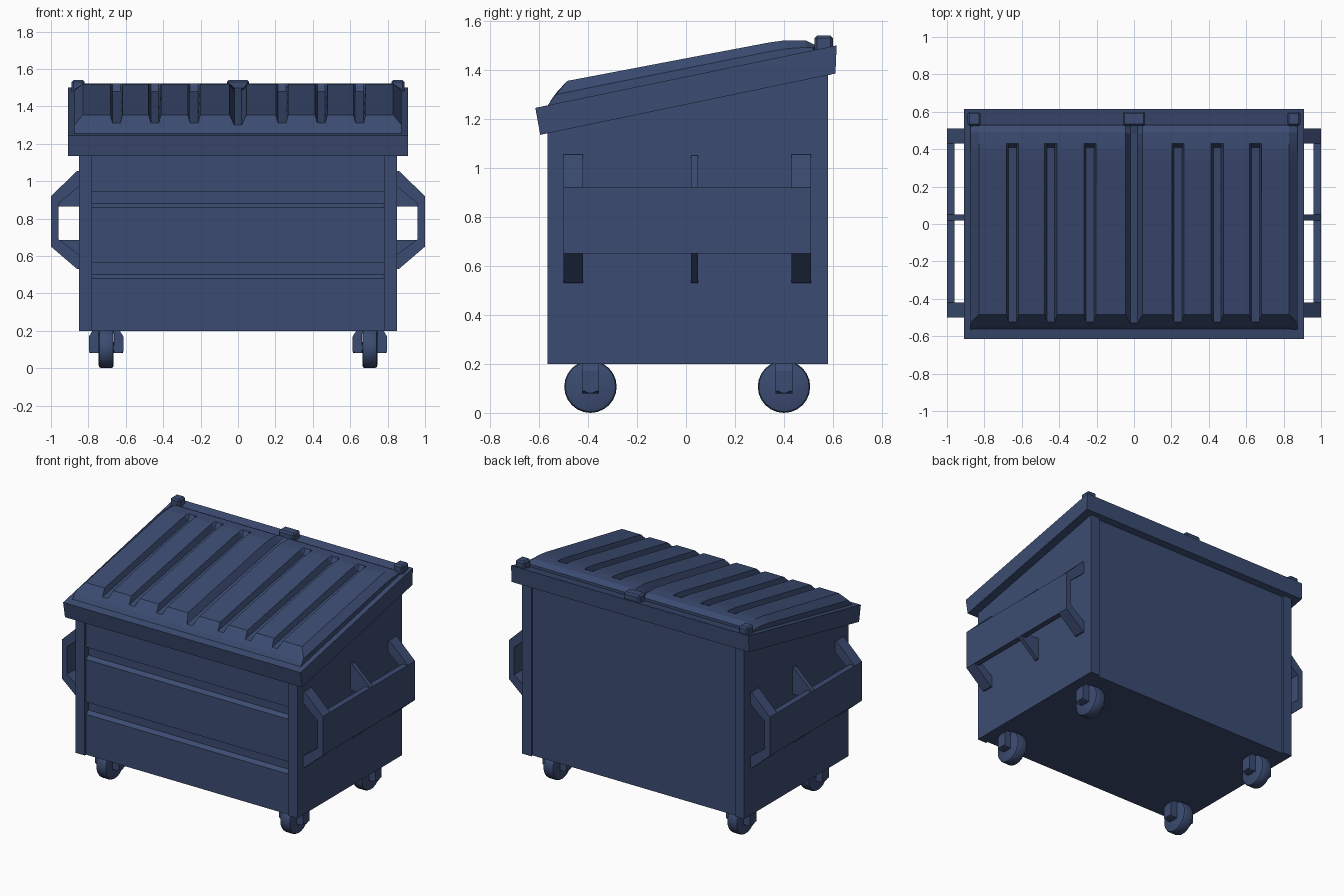
import bpy, bmesh, math

if "Cube" in bpy.data.objects:
    bpy.data.objects.remove(bpy.data.objects["Cube"])

blue = bpy.data.materials.new("dark_blue_paint")
blue.diffuse_color = (0.044, 0.071, 0.165, 1)
blue.use_nodes = True
blue.node_tree.nodes["Principled BSDF"].inputs["Base Color"].default_value = blue.diffuse_color


def finish(bm, name, smooth=False):
    bmesh.ops.recalc_face_normals(bm, faces=bm.faces)
    me = bpy.data.meshes.new(name)
    bm.to_mesh(me)
    bm.free()
    me.materials.append(blue)
    if smooth:
        me.shade_smooth()
        me.set_sharp_from_angle(angle=math.radians(35))
    ob = bpy.data.objects.new(name, me)
    bpy.context.collection.objects.link(ob)
    return ob


def loft(name, sections):
    """Join equal-length rings of 3D points and cap both ends."""
    bm = bmesh.new()
    rings = [[bm.verts.new(p) for p in s] for s in sections]
    n = len(rings[0])
    for a, b in zip(rings, rings[1:]):
        for i in range(n):
            j = (i + 1) % n
            bm.faces.new((a[i], a[j], b[j], b[i]))
    bm.faces.new(rings[0])
    bm.faces.new(rings[-1])
    return finish(bm, name)


def prism_x(name, profile, x0, x1):
    return loft(name, [[(x, y, z) for y, z in profile] for x in (x0, x1)])


def prism_y(name, profile, y0, y1):
    return loft(name, [[(x, y, z) for x, z in profile] for y in (y0, y1)])


def box(name, x0, x1, y0, y1, z0, z1, bevel=0.0):
    bm = bmesh.new()
    bmesh.ops.create_cube(bm, size=1)
    for v in bm.verts:
        v.co = ((x0 + x1) / 2 + v.co.x * (x1 - x0),
                (y0 + y1) / 2 + v.co.y * (y1 - y0),
                (z0 + z1) / 2 + v.co.z * (z1 - z0))
    if bevel:
        bmesh.ops.bevel(bm, geom=bm.edges[:], offset=bevel, segments=1, affect='EDGES')
    return finish(bm, name)


def cylinder_x(name, x0, x1, y, z, r, bevel=0.0):
    bm = bmesh.new()
    bmesh.ops.create_cone(bm, cap_ends=True, segments=24, radius1=r, radius2=r, depth=x1 - x0)
    if bevel:
        rims = [e for e in bm.edges if abs(e.verts[0].co.z - e.verts[1].co.z) < 1e-5]
        bmesh.ops.bevel(bm, geom=rims, offset=bevel, segments=2, profile=0.5, affect='EDGES')
    for v in bm.verts:
        cx, cy, cz = v.co
        v.co = ((x0 + x1) / 2 + cz, y + cx, z + cy)
    return finish(bm, name, True)


# Container: grooved front panel, flat back panel
panel = [(-0.55, 0.20), (-0.55, 0.48), (-0.525, 0.50), (-0.525, 0.565), (-0.55, 0.565),
         (-0.55, 0.86), (-0.525, 0.88), (-0.525, 0.945), (-0.55, 0.945),
         (-0.55, 1.18), (0.565, 1.42), (0.565, 0.20)]
prism_x("container_body", panel, -0.80, 0.80)

# Side walls, whose edges form the corner posts
wall = [(-0.565, 0.20), (-0.565, 1.18), (0.58, 1.42), (0.58, 0.20)]
for s, side in ((-1, "left"), (1, "right")):
    prism_x(side + "_side_wall", wall, s * 0.78, s * 0.85)

# Sloping rim band
rim = [(-0.615, 1.245), (-0.595, 1.135), (0.61, 1.385), (0.615, 1.50)]
prism_x("top_rim", rim, -0.91, 0.91)

# Lid: lofted across x with pressed grooves and a central seam
full = [(-0.575, 1.21), (-0.575, 1.235), (-0.545, 1.285), (-0.485, 1.355), (0.34, 1.512),
        (0.40, 1.52), (0.43, 1.521), (0.49, 1.52), (0.53, 1.50), (0.53, 1.44)]
groove = full[:3] + [(-0.525, 1.312), (0.34, 1.467), (0.41, 1.48)] + full[6:]
seam = full[:2] + [(-0.555, 1.268), (-0.53, 1.30), (0.34, 1.462),
                   (0.40, 1.472), (0.43, 1.477), (0.48, 1.485)] + full[8:]
edge = full[:2] + [(-0.56, 1.262), (-0.53, 1.30), (0.34, 1.475),
                   (0.40, 1.485), (0.43, 1.488), (0.49, 1.492), (0.52, 1.49)] + full[9:]

cuts = [(-0.875, edge), (-0.83, full)]
for x in (-0.65, -0.445, -0.235, 0, 0.235, 0.445, 0.65):
    low, wide, narrow = (seam, 0.045, 0.02) if x == 0 else (groove, 0.033, 0.021)
    cuts += [(x - wide, full), (x - narrow, low), (x + narrow, low), (x + wide, full)]
cuts += [(0.83, full), (0.875, edge)]
loft("lid", [[(x, y, z) for y, z in prof] for x, prof in cuts])

# Hinge blocks along the back edge
for name, x, w in (("left_hinge", -0.855, 0.035), ("centre_hinge", 0, 0.06),
                   ("right_hinge", 0.855, 0.035)):
    box(name, x - w, x + w, 0.525, 0.60, 1.44, 1.54, 0.01)

# Fork pockets: outer plate, end straps and a centre fin on each side
for s, side in ((-1, "left"), (1, "right")):
    box(side + "_pocket_plate", min(s * 0.96, s), max(s * 0.96, s), -0.50, 0.51, 0.65, 0.92)
    strap_up = [(0.84, 1.055), (0.86, 1.055), (1.0, 0.92), (0.96, 0.88), (0.84, 0.98)]
    strap_low = [(0.84, 0.53), (0.86, 0.53), (1.0, 0.65), (0.96, 0.69), (0.84, 0.60)]
    fin_up = [(0.84, 1.05), (0.86, 1.05), (1.0, 0.92), (0.96, 0.865), (0.84, 0.865)]
    fin_low = [(0.84, 0.53), (0.86, 0.53), (1.0, 0.65), (0.96, 0.685), (0.84, 0.685)]
    for pos, y0, y1, up, low in (("front", -0.50, -0.42, strap_up, strap_low),
                                 ("centre", 0.02, 0.05, fin_up, fin_low),
                                 ("back", 0.43, 0.51, strap_up, strap_low)):
        for level, prof in (("upper", up), ("lower", low)):
            prism_y(f"{side}_{pos}_{level}_bracket", [(s * x, z) for x, z in prof], y0, y1)

# Casters: wheel, hub axle, and fork
for s, side in ((-1, "left"), (1, "right")):
    for y, pos in ((-0.39, "front"), (0.40, "back")):
        cx, tag = s * 0.705, f"{side}_{pos}"
        cylinder_x(tag + "_wheel", cx - 0.04, cx + 0.04, y, 0.107, 0.107, 0.015)
        cylinder_x(tag + "_axle", cx - 0.09, cx + 0.09, y, 0.11, 0.03)
        for d, leg in ((-1, "a"), (1, "b")):
            prof = [(cx + d * 0.042, 0.205), (cx + d * 0.07, 0.205), (cx + d * 0.092, 0.17),
                    (cx + d * 0.092, 0.09), (cx + d * 0.075, 0.08), (cx + d * 0.042, 0.08)]
            prism_y(f"{tag}_fork_{leg}", prof, y - 0.035, y + 0.035)
        box(tag + "_fork_top", cx - 0.06, cx + 0.06, y - 0.035, y + 0.035, 0.185, 0.205)
